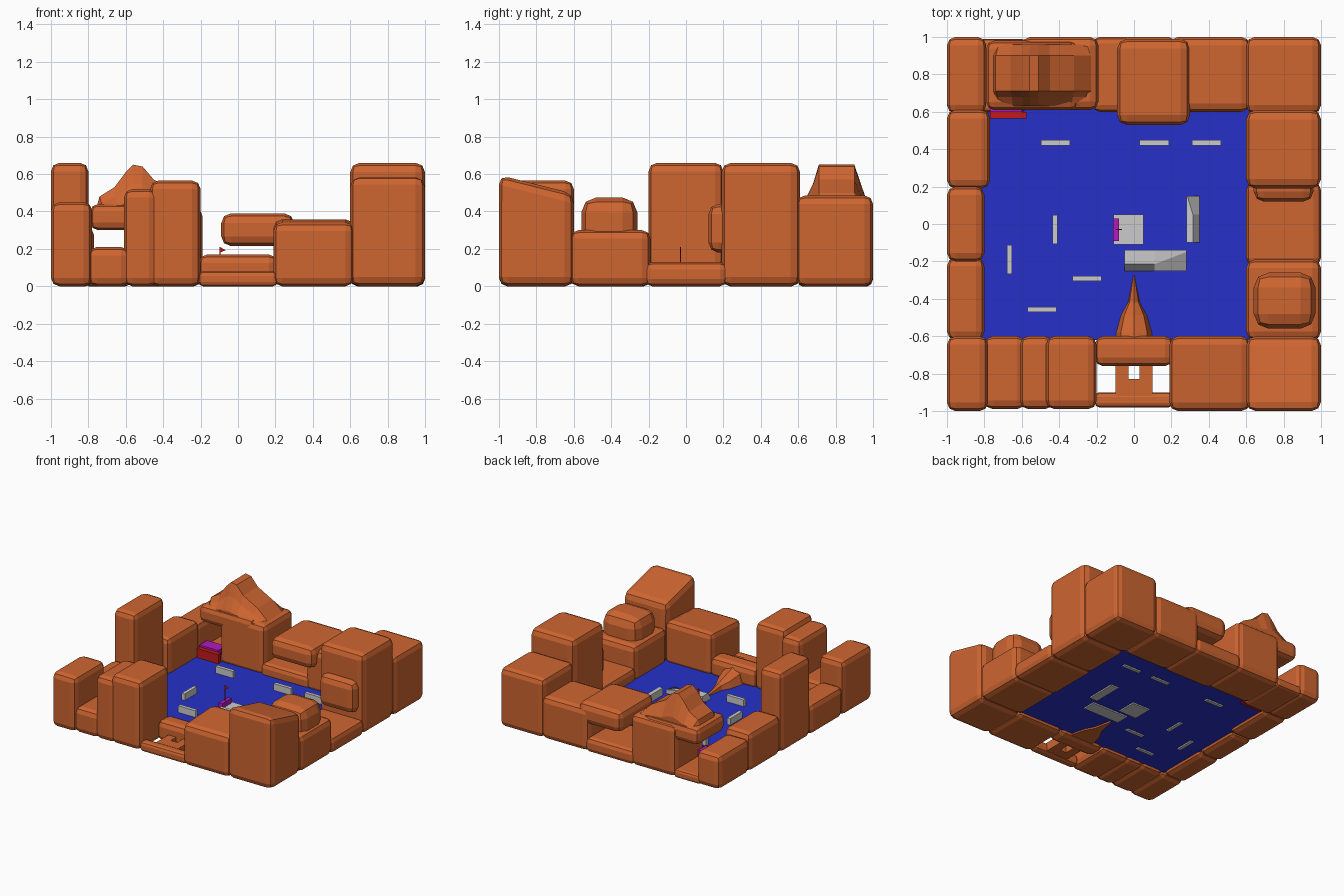
import bpy, bmesh

if "Cube" in bpy.data.objects:
    bpy.data.objects.remove(bpy.data.objects["Cube"])

def mat(name, rgb):
    m = bpy.data.materials.new(name)
    m.diffuse_color = (*rgb, 1)
    m.use_nodes = True
    m.node_tree.nodes["Principled BSDF"].inputs["Base Color"].default_value = m.diffuse_color
    return m

ORANGE = mat("rock_orange", (0.62, 0.13, 0.03))
BLUE = mat("floor_blue", (0.02, 0.03, 0.58))
RED = mat("plate_red", (0.55, 0.01, 0.01))
PURPLE = mat("purple", (0.45, 0.01, 0.5))

def finish(name, bm, m=None):
    bmesh.ops.recalc_face_normals(bm, faces=bm.faces)
    me = bpy.data.meshes.new(name)
    bm.to_mesh(me)
    bm.free()
    ob = bpy.data.objects.new(name, me)
    bpy.context.collection.objects.link(ob)
    if m:
        me.materials.append(m)
    return ob

def box(name, x, y, z, m=None, bevel=0.0, slope=0.0):
    """Box from ranges; slope changes the top height from front to back."""
    bm = bmesh.new()
    bmesh.ops.create_cube(bm, size=1)
    for v in bm.verts:
        top, back = v.co.z > 0, v.co.y > 0
        v.co = [r[0] + (c + 0.5) * (r[1] - r[0]) for r, c in zip((x, y, z), v.co)]
        if top and back:
            v.co.z += slope
    if bevel:
        b = min(bevel, 0.3 * min(r[1] - r[0] for r in (x, y, z)))
        bmesh.ops.bevel(bm, geom=bm.edges[:], offset=b, segments=2, profile=0.5, affect='EDGES')
    return finish(name, bm, m)

def rock(name, x, y, top, base=0.0, slope=0.0, bevel=0.045):
    return box(name, x, y, (base, top), ORANGE, bevel, slope)

def loft(name, rings, m=None):
    """Skin closed rings of equal point count and cap both ends."""
    bm = bmesh.new()
    vs = [[bm.verts.new(p) for p in r] for r in rings]
    n = len(vs[0])
    for a, b in zip(vs, vs[1:]):
        for i in range(n):
            bm.faces.new((a[i], a[(i + 1) % n], b[(i + 1) % n], b[i]))
    bm.faces.new(vs[0])
    bm.faces.new(vs[-1])
    return finish(name, bm, m)

# blue playing floor
bm = bmesh.new()
bm.faces.new([bm.verts.new(p) for p in
              ((-0.82, -0.62, 0.03), (0.62, -0.62, 0.03), (0.62, 0.62, 0.03), (-0.82, 0.62, 0.03))])
finish("floor", bm, BLUE)

# front wall
rock("front_left_corner", (-1, -0.78), (-1, -0.6), 0.45)
rock("front_notch", (-0.8, -0.58), (-0.99, -0.6), 0.21)
rock("front_block_left", (-0.61, -0.43), (-0.99, -0.6), 0.52)
rock("front_block_right", (-0.47, -0.2), (-0.99, -0.6), 0.565)
rock("front_low_wall", (0.19, 0.62), (-1, -0.6), 0.34, slope=0.02)
rock("front_right_corner", (0.6, 1), (-1, -0.6), 0.595, slope=-0.1, bevel=0.05)

# front gate with its small openings
rock("gate_beam", (-0.21, 0.21), (-0.76, -0.6), 0.17)
rock("gate_lip", (-0.21, 0.21), (-0.98, -0.9), 0.08)
for i, (x, y) in enumerate((((-0.1, -0.03), -0.74), ((-0.04, 0.04), -0.83), ((0.03, 0.1), -0.74))):
    box(f"gate_slab_{i}", x, (-0.92, y), (0.01, 0.08), ORANGE)
# pointed rock tongue running onto the floor
loft("tongue", [[(-w, y, 0.015), (-w * 0.7, y, h * 0.8), (0, y, h), (w * 0.7, y, h * 0.8), (w, y, 0.015)]
                for y, w, h in ((-0.64, 0.1, 0.15), (-0.58, 0.1, 0.13), (-0.49, 0.075, 0.1),
                                (-0.42, 0.035, 0.08), (-0.275, 0.004, 0.04))], ORANGE)

# right wall
rock("right_low_base", (0.6, 1), (-0.62, -0.19), 0.3)
rock("right_hump", (0.64, 0.97), (-0.56, -0.26), 0.475, base=0.1, bevel=0.08)
rock("right_gap", (0.6, 1), (-0.22, 0.22), 0.13)
rock("right_tower", (0.6, 1), (0.19, 0.61), 0.66, bevel=0.05)
rock("right_tower_bulge", (0.64, 0.96), (0.12, 0.3), 0.44, base=0.18, bevel=0.06)
rock("back_right_corner", (0.6, 1), (0.59, 1), 0.485)

# back wall with bridge
rock("back_wall", (0.19, 0.62), (0.6, 1), 0.35)
rock("back_gap", (-0.22, 0.22), (0.6, 1), 0.12)
rock("bridge", (-0.09, 0.3), (0.53, 0.99), 0.39, base=0.215, bevel=0.06)

# mountain with overhang in the back left
rock("mountain_base", (-0.6, -0.19), (0.61, 1), 0.42)
rock("mountain_shelf", (-0.79, -0.3), (0.61, 0.98), 0.44, base=0.3)
profile = ((-0.76, 0.41), (-0.74, 0.48), (-0.66, 0.53), (-0.6, 0.61), (-0.56, 0.65),
           (-0.51, 0.64), (-0.45, 0.57), (-0.32, 0.5), (-0.21, 0.4))
loft("mountain_ridge", [[(-0.5 + (x + 0.5) * (0.9 + 0.1 * k), y, 0.4 + (z - 0.4) * k) for x, z in profile]
                        for y, k in ((0.63, 0.2), (0.68, 0.6), (0.71, 1), (0.9, 1), (0.96, 0.3))], ORANGE)
rock("goal_floor", (-0.82, -0.58), (0.6, 0.99), 0.07)

# left wall
rock("back_left_corner", (-1, -0.79), (0.59, 1), 0.28)
rock("left_wall_back", (-1, -0.77), (0.19, 0.61), 0.32)
rock("left_tower", (-1, -0.8), (-0.2, 0.2), 0.66)
rock("left_wall_front", (-1, -0.8), (-0.62, -0.18), 0.25)

# goal plate and box behind it
box("goal_plate", (-0.77, -0.575), (0.565, 0.6), (0.02, 0.105), RED)
box("goal_box", (-0.77, -0.6), (0.6, 0.7), (0.02, 0.12), PURPLE)

# small grey barriers: centre x, centre y, lies along x
for i, (x, y, along) in enumerate(((-0.42, 0.435, 1), (0.108, 0.435, 1), (0.388, 0.435, 1),
                                   (-0.422, -0.03, 0), (-0.665, -0.19, 0),
                                   (-0.252, -0.292, 1), (-0.492, -0.457, 1))):
    a, b = (0.078, 0.014) if along else (0.014, 0.078)
    box(f"barrier_{i}", (x - a, x + a), (y - b, y + b), (0.02, 0.085))

# centre pad and the two ramps
box("pad", (-0.11, 0.05), (-0.11, 0.05), (0.02, 0.045))
loft("ramp_front", [[(x, -0.25, 0.02), (x, -0.25, 0.04), (x, yr, h), (x, -0.14, h), (x, -0.14, 0.02)]
                    for x, yr, h in ((-0.05, -0.215, 0.09), (0.11, -0.215, 0.09), (0.28, -0.15, 0.06))])
loft("ramp_side", [[(0.28, y, 0.02), (0.28, y, 0.09), (xr, y, 0.09), (0.35, y, 0.04), (0.35, y, 0.02)]
                   for y, xr in ((-0.1, 0.315), (0.05, 0.315), (0.15, 0.285))])

# flag on its purple stand
box("flag_stand", (-0.112, -0.08), (-0.09, 0.03), (0.03, 0.085), PURPLE)
box("flag_pole", (-0.1, -0.094), (-0.033, -0.027), (0.05, 0.21), RED)
loft("flag", [[(-0.097, y, 0.18), (-0.065, y, 0.193), (-0.097, y, 0.21)] for y in (-0.033, -0.027)], RED)
